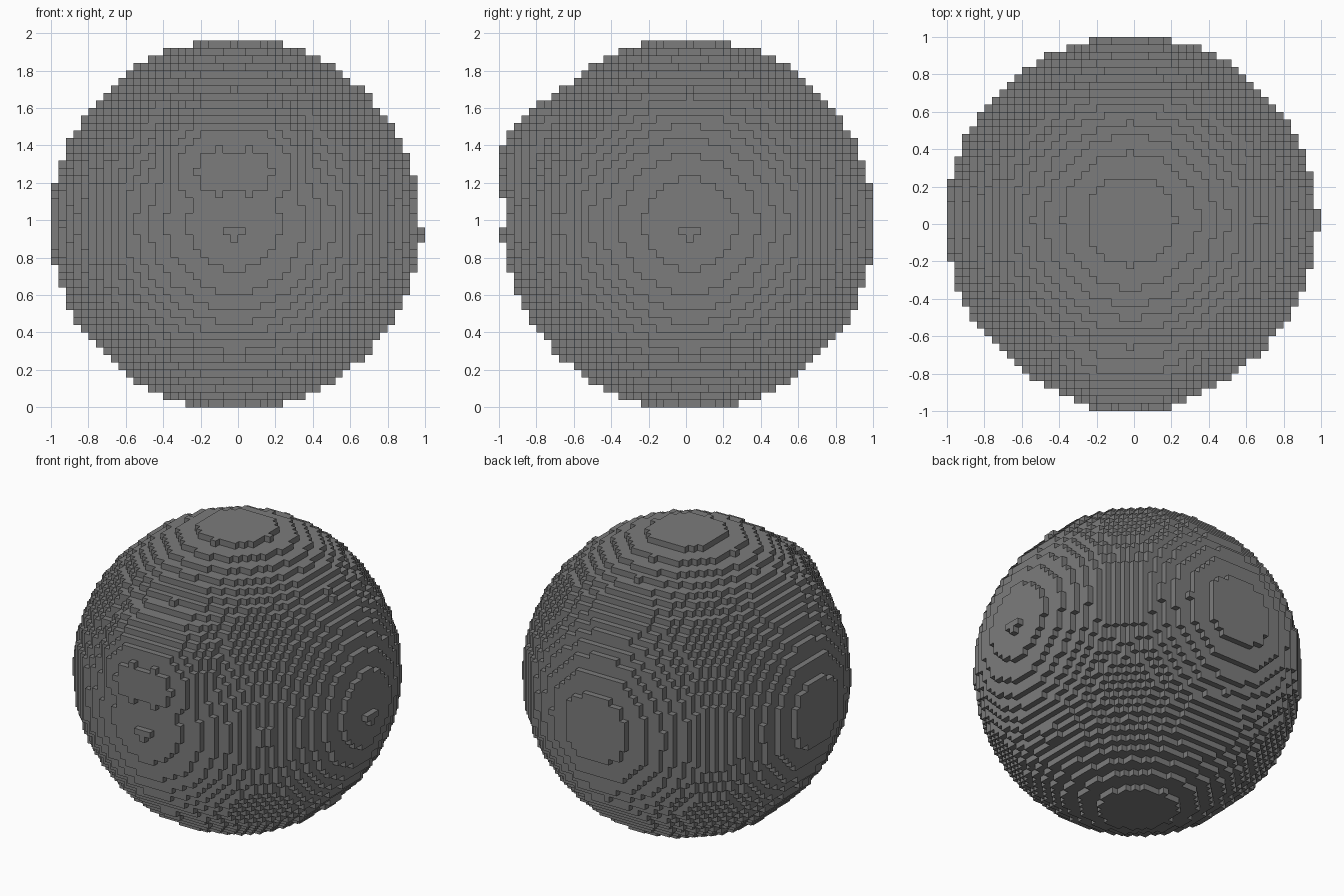
import bpy, bmesh
from itertools import product
from mathutils import Vector

cube = bpy.data.objects.get("Cube")
if cube:
    bpy.data.objects.remove(cube)

SIZE = 0.04                              # edge of one block
ORIGIN = Vector((-0.02, 0.02, 0.98))     # centre of the middle block


def ball(centre, radius_sq):
    """Blocks whose centres lie inside a sphere, in block units."""
    reach = range(-26, 27)
    cx, cy, cz = centre
    return {(i, j, k) for i, j, k in product(reach, repeat=3)
            if (i - cx) ** 2 + (j - cy) ** 2 + (k - cz) ** 2 <= radius_sq}


def block_object(name, blocks, material):
    """Mesh of only the exposed block faces, with shared corners."""
    bm = bmesh.new()
    corners = {}

    def corner(p):
        if p not in corners:
            corners[p] = bm.verts.new(ORIGIN + (Vector(p) - Vector((0.5,) * 3)) * SIZE)
        return corners[p]

    for block in sorted(blocks):
        for axis, side in product(range(3), (0, 1)):
            beside = list(block)
            beside[axis] += 2 * side - 1
            if tuple(beside) in blocks:
                continue
            u, v = (axis + 1) % 3, (axis + 2) % 3
            quad = []
            for du, dv in ((0, 0), (1, 0), (1, 1), (0, 1)):
                p = list(block)
                p[axis] += side
                p[u] += du
                p[v] += dv
                quad.append(corner(tuple(p)))
            bm.faces.new(quad if side else quad[::-1])
    mesh = bpy.data.meshes.new(name)
    bm.to_mesh(mesh)
    bm.free()
    mesh.materials.append(material)
    obj = bpy.data.objects.new(name, mesh)
    bpy.context.collection.objects.link(obj)
    return obj


# Single grey material
grey = bpy.data.materials.new("mid_grey")
grey.use_nodes = True
colour = (0.2, 0.2, 0.2, 1)
grey.diffuse_color = colour
grey.node_tree.nodes["Principled BSDF"].inputs["Base Color"].default_value = colour

# Round body
blocks = ball((0.05, -0.05, -0.011), 612.1)

# Two overlapping lobes bulging from the upper front
for side in (-1, 1):
    blocks |= ball((2 * side, -14.5, 7), 119.5)

# Small T-shaped nubs on the left side and the front
for a, k in ((-1, -1), (0, -1), (1, -1), (0, -2)):
    blocks |= {(25, a, k), (a, -25, k)}

block_object("block_ball", blocks, grey)
